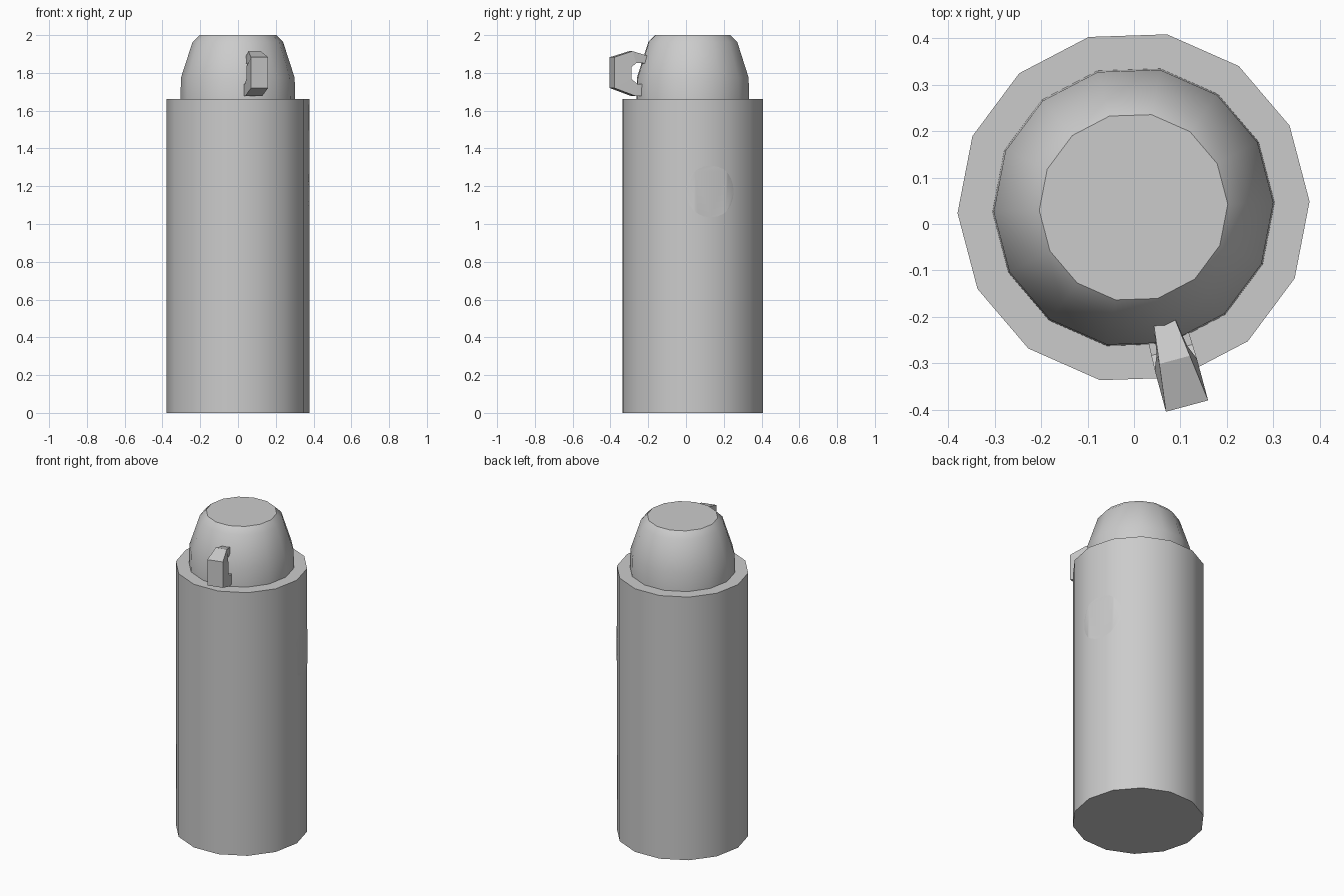
import bpy, bmesh
from math import cos, sin, tan, pi, radians
from mathutils import Vector

if "Cube" in bpy.data.objects:
    bpy.data.objects.remove(bpy.data.objects["Cube"])

SIDES = 14
CENTRE = Vector((-0.001, 0.036, 0))
TWIST = radians(1.9)


def finish(name, bm, smooth=True):
    bmesh.ops.recalc_face_normals(bm, faces=bm.faces)
    mesh = bpy.data.meshes.new(name)
    bm.to_mesh(mesh)
    bm.free()
    ob = bpy.data.objects.new(name, mesh)
    bpy.context.collection.objects.link(ob)
    if smooth:
        bpy.ops.object.select_all(action='DESELECT')
        ob.select_set(True)
        bpy.context.view_layer.objects.active = ob
        bpy.ops.object.shade_smooth_by_angle(angle=radians(35))
    return ob


def lathe(name, profile):
    """Closed 14-sided solid from (radius, z) points."""
    bm = bmesh.new()
    rings = []
    for r, z in profile:
        rings.append([bm.verts.new(CENTRE + Vector((
            r * cos(TWIST + 2 * pi * i / SIDES), r * sin(TWIST + 2 * pi * i / SIDES), z)))
            for i in range(SIDES)])
    for a, b in zip(rings, rings[1:]):
        for i in range(SIDES):
            j = (i + 1) % SIDES
            bm.faces.new((a[i], a[j], b[j], b[i]))
    bm.faces.new(rings[0][::-1])
    bm.faces.new(rings[-1])
    return finish(name, bm)


# Tall body and domed cap
lathe("body", [(0.379, 0), (0.379, 1.663)])
lathe("cap", [(0.304, 1.655), (0.301, 1.775), (0.24, 1.963), (0.203, 2.0)])

# Tapered carry loop: each section is outer (r, z), inner (r, z), half width
sections = [
    ((0.235, 1.885), (0.235, 1.850), 0.021),
    ((0.340, 1.915), (0.318, 1.852), 0.034),
    ((0.443, 1.883), (0.350, 1.830), 0.047),
    ((0.443, 1.720), (0.350, 1.770), 0.047),
    ((0.325, 1.677), (0.318, 1.742), 0.046),
    ((0.270, 1.677), (0.270, 1.742), 0.044),
]
out = Vector((0.26, -0.966, 0)).normalized()
side = Vector((-out.y, out.x, 0))
bm = bmesh.new()
loops = []
for outer, inner, w in sections:
    loops.append([bm.verts.new(CENTRE + out * r + side * s + Vector((0, 0, z)))
                  for (r, z), s in ((outer, -w), (outer, w), (inner, w), (inner, -w))])
for a, b in zip(loops, loops[1:]):
    for i in range(4):
        j = (i + 1) % 4
        bm.faces.new((a[i], a[j], b[j], b[i]))
bm.faces.new(loops[0][::-1])
bm.faces.new(loops[-1])
finish("carry_loop", bm, smooth=False)

# Thin round patch folded over the body's facets
bm = bmesh.new()
bmesh.ops.create_circle(bm, cap_ends=True, segments=24, radius=0.137)
apothem = 0.379 * cos(pi / SIDES)
half = 0.379 * sin(pi / SIDES)
for x in (-half, half):
    bmesh.ops.bisect_plane(bm, geom=bm.verts[:] + bm.edges[:] + bm.faces[:],
                           plane_co=(x, 0, 0), plane_no=(1, 0, 0))
angle = TWIST + pi / SIDES
normal = Vector((cos(angle), sin(angle), 0))
tangent = Vector((-sin(angle), cos(angle), 0))
bend = 2 * pi / SIDES
for v in bm.verts:
    t, h = v.co.x, v.co.y
    over = max(0, abs(t) - half) * cos(bend)
    across = min(abs(t), half) + over
    depth = apothem + 0.002 - over * tan(bend)
    v.co = CENTRE + normal * depth + tangent * (across if t > 0 else -across) + Vector((0, 0, 1.172 + h))
finish("round_patch", bm)
